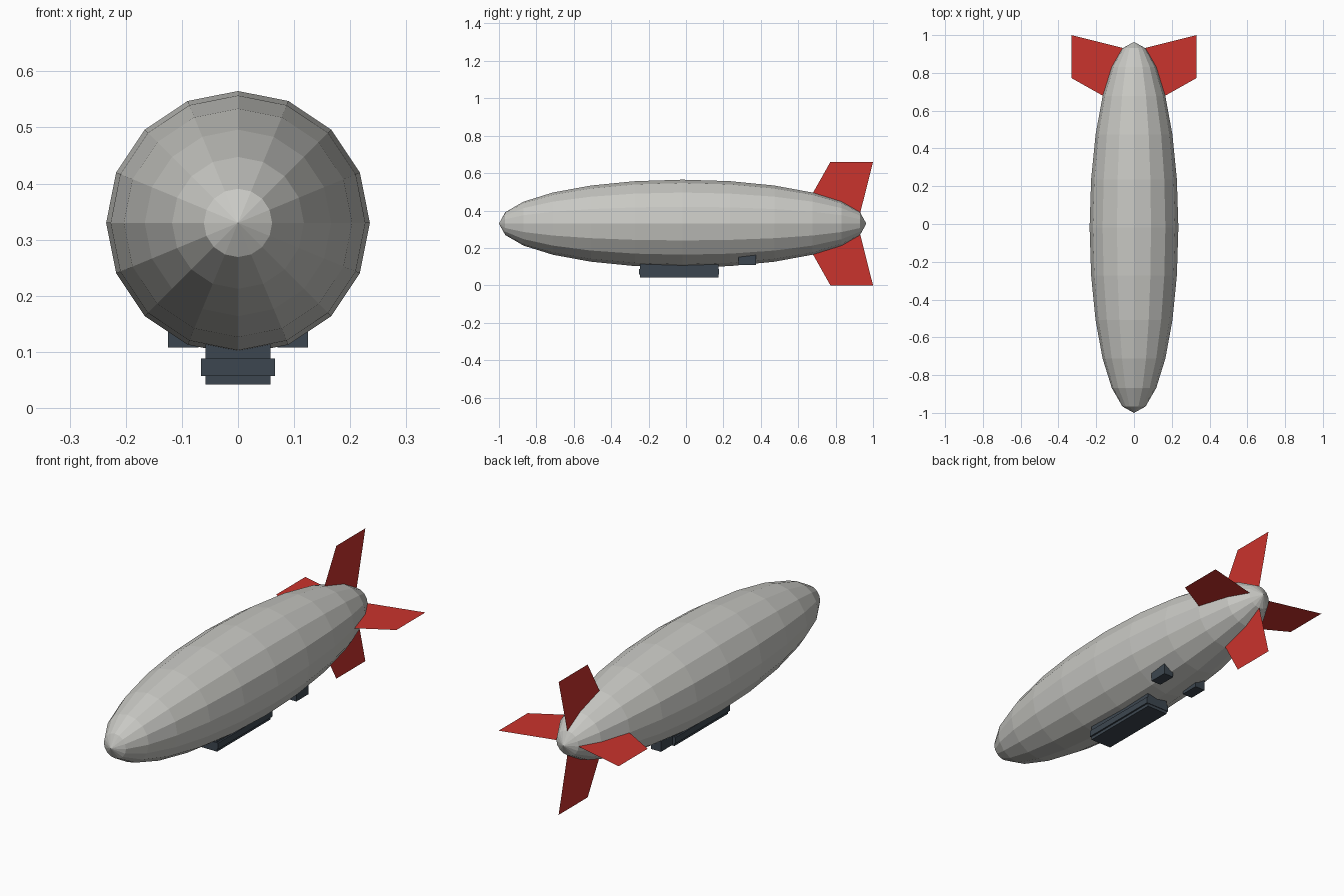
import bpy, bmesh
from math import radians
from mathutils import Matrix

cube = bpy.data.objects.get("Cube")
if cube:
    bpy.data.objects.remove(cube, do_unlink=True)

AXIS_Z = 0.33      # height of the hull's long axis
HULL_Y = -0.018    # middle of the hull


def material(name, rgb):
    m = bpy.data.materials.new(name)
    m.use_nodes = True
    m.diffuse_color = (*rgb, 1)
    bsdf = m.node_tree.nodes["Principled BSDF"]
    bsdf.inputs["Base Color"].default_value = (*rgb, 1)
    bsdf.inputs["Roughness"].default_value = 0.7
    return m


def add_object(name, bm, mat):
    mesh = bpy.data.meshes.new(name)
    bm.to_mesh(mesh)
    bm.free()
    mesh.materials.append(mat)
    obj = bpy.data.objects.new(name, mesh)
    bpy.context.collection.objects.link(obj)
    return obj


def box(name, x, y, z, mat):
    """Box from (min, max) ranges along each axis."""
    bm = bmesh.new()
    bmesh.ops.create_cube(bm, size=1)
    for v in bm.verts:
        v.co = [(lo + hi) / 2 + c * (hi - lo) for c, (lo, hi) in zip(v.co, (x, y, z))]
    return add_object(name, bm, mat)


hull_grey = material("hull_grey", (0.58, 0.58, 0.55))
fin_red = material("fin_red", (0.59, 0.033, 0.026))
dark_slate = material("dark_slate", (0.046, 0.062, 0.08))

# Faceted gas hull: a stretched sphere lying along y
bm = bmesh.new()
bmesh.ops.create_uvsphere(bm, u_segments=16, v_segments=12, radius=1)
bmesh.ops.transform(bm, verts=bm.verts, matrix=(
    Matrix.Translation((0, HULL_Y, AXIS_Z))
    @ Matrix.Diagonal((0.235, 0.982, 0.235, 1))
    @ Matrix.Rotation(radians(90), 4, 'X')))
add_object("hull", bm, hull_grey)

# Four sheet-thin tail fins around the axis, as (y, distance from axis)
fin_outline = [(0.62, 0.06), (0.932, 0.06), (1.0, 0.33), (0.772, 0.33)]
for i, name in enumerate(("top_fin", "left_fin", "bottom_fin", "right_fin")):
    bm = bmesh.new()
    bm.faces.new([bm.verts.new((0, y, r)) for y, r in fin_outline])
    bmesh.ops.transform(bm, verts=bm.verts, matrix=(
        Matrix.Translation((0, 0, AXIS_Z)) @ Matrix.Rotation(radians(90 * i), 4, 'Y')))
    add_object(name, bm, fin_red)

# Gondola with a raised band around it
box("gondola", (-0.058, 0.058), (-0.247, 0.173), (0.042, 0.13), dark_slate)
box("gondola_band", (-0.066, 0.066), (-0.25, 0.176), (0.057, 0.088), dark_slate)

# Engine pods, one on each side
for side, name in ((1, "left_engine"), (-1, "right_engine")):
    x = sorted((side * 0.07, side * 0.125))
    box(name, x, (0.28, 0.375), (0.108, 0.162), dark_slate)
